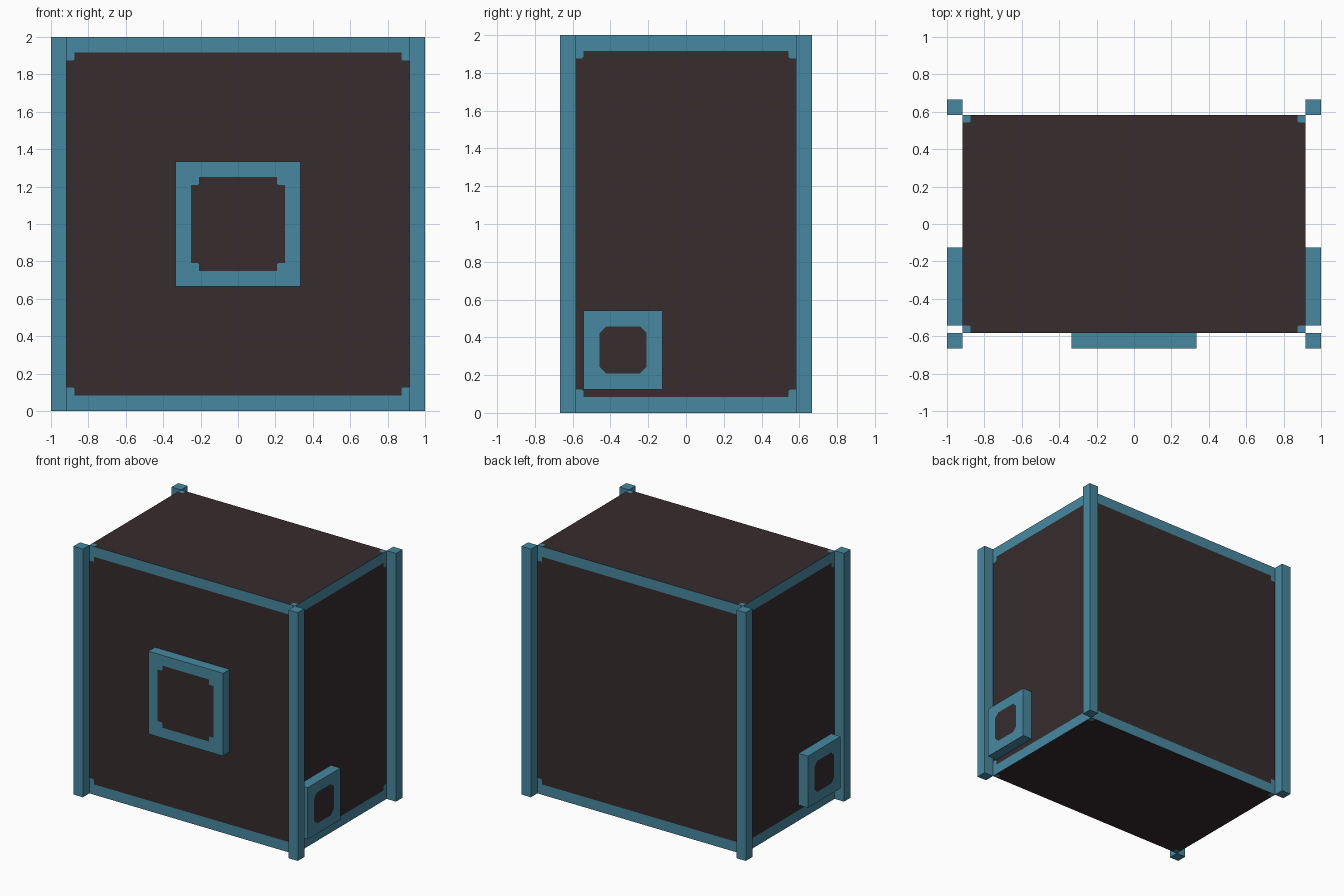
import bpy, bmesh
from mathutils import Vector

cube = bpy.data.objects.get("Cube")
if cube:
    bpy.data.objects.remove(cube, do_unlink=True)


def make_material(name, color):
    mat = bpy.data.materials.new(name)
    mat.use_nodes = True
    mat.diffuse_color = (*color, 1)
    mat.node_tree.nodes["Principled BSDF"].inputs["Base Color"].default_value = (*color, 1)
    return mat


MATERIALS = [make_material("teal_trim", (0.064, 0.25, 0.355)),
             make_material("dark_panel", (0.037, 0.025, 0.026))]
UNIT = 1 / 12                      # thickness of posts, bands and plates
BODY = Vector((1 - UNIT, 7 * UNIT, 1))
UP = Vector((0, 0, 1))


def inlay(bm, center, normal, a, b, notch, clip):
    """Cut a dark rectangle with notched corners into one side of a box."""
    v = UP if not normal.z else Vector((0, 1, 0))
    u = v.cross(normal)
    diagonal = a + b - 2 * notch + clip

    def side_faces():
        return [f for f in bm.faces if f.normal.dot(normal) > 0.99]

    def cut(axis, offset):
        faces = side_faces()
        geom = set(faces)
        for f in faces:
            geom.update(f.edges, f.verts)
        bmesh.ops.bisect_plane(bm, geom=list(geom), dist=1e-5,
                               plane_co=center + axis * offset, plane_no=axis)
        bm.normal_update()

    for s in (-1, 1):
        for axis, half in ((u, a), (v, b)):
            cut(axis * s, half)
            cut(axis * s, half - notch)
        for t in (-1, 1):
            k = u * s + v * t
            cut(k.normalized(), diagonal / k.length)

    for f in side_faces():
        d = f.calc_center_median() - center
        x, y = abs(d.dot(u)), abs(d.dot(v))
        corner = x > a - notch and y > b - notch and x + y > diagonal
        f.material_index = int(x < a and y < b and not corner)


def box(name, center, half, inlays=()):
    """Box with optional inlays: (normal, a, b, notch, clip)."""
    center, half = Vector(center), Vector(half)
    bm = bmesh.new()
    bmesh.ops.create_cube(bm, size=2)
    for vert in bm.verts:
        vert.co = center + vert.co * half
    bm.normal_update()
    for normal, *shape in inlays:
        normal = Vector(normal)
        inlay(bm, center + normal * half, normal, *shape)
    if inlays:
        bmesh.ops.dissolve_limit(bm, angle_limit=0.01, verts=bm.verts[:],
                                 edges=bm.edges[:], delimit={'MATERIAL'})
    mesh = bpy.data.meshes.new(name)
    bm.to_mesh(mesh)
    bm.free()
    for mat in MATERIALS:
        mesh.materials.append(mat)
    obj = bpy.data.objects.new(name, mesh)
    bpy.context.collection.objects.link(obj)
    return obj


# Main body: dark sides between teal bands, small teal corners all round
body_inlays = []
for s in (-1, 1):
    body_inlays += [((0, s, 0), BODY.x, 1 - UNIT, UNIT / 2, 0.006),
                    ((s, 0, 0), BODY.y, 1 - UNIT, UNIT / 2, 0.012),
                    ((0, 0, s), BODY.x, BODY.y, UNIT / 2, 0.006)]
box("body", (0, 0, 1), BODY, body_inlays)

# Corner posts, touching the body along its upright edges
for sx, side in ((1, "left"), (-1, "right")):
    for sy, end in ((-1, "front"), (1, "back")):
        box(f"{end}_{side}_post",
            (sx * (BODY.x + UNIT / 2), sy * (BODY.y + UNIT / 2), 1),
            (UNIT / 2, UNIT / 2, 1))

# Square plate on the front
box("front_plate", (0, -BODY.y - UNIT / 2, 1), (4 * UNIT, UNIT / 2, 4 * UNIT),
    [((0, -1, 0), 3 * UNIT, 3 * UNIT, UNIT / 2, 0.006)])

# Smaller plates low on both sides, near the front
for s, side in ((1, "left"), (-1, "right")):
    box(f"{side}_plate", (s * (BODY.x + UNIT / 2), -4 * UNIT, 4 * UNIT),
        (UNIT / 2, 2.5 * UNIT, 2.5 * UNIT),
        [((s, 0, 0), 1.5 * UNIT, 1.5 * UNIT, 0.036, 0.036)])
